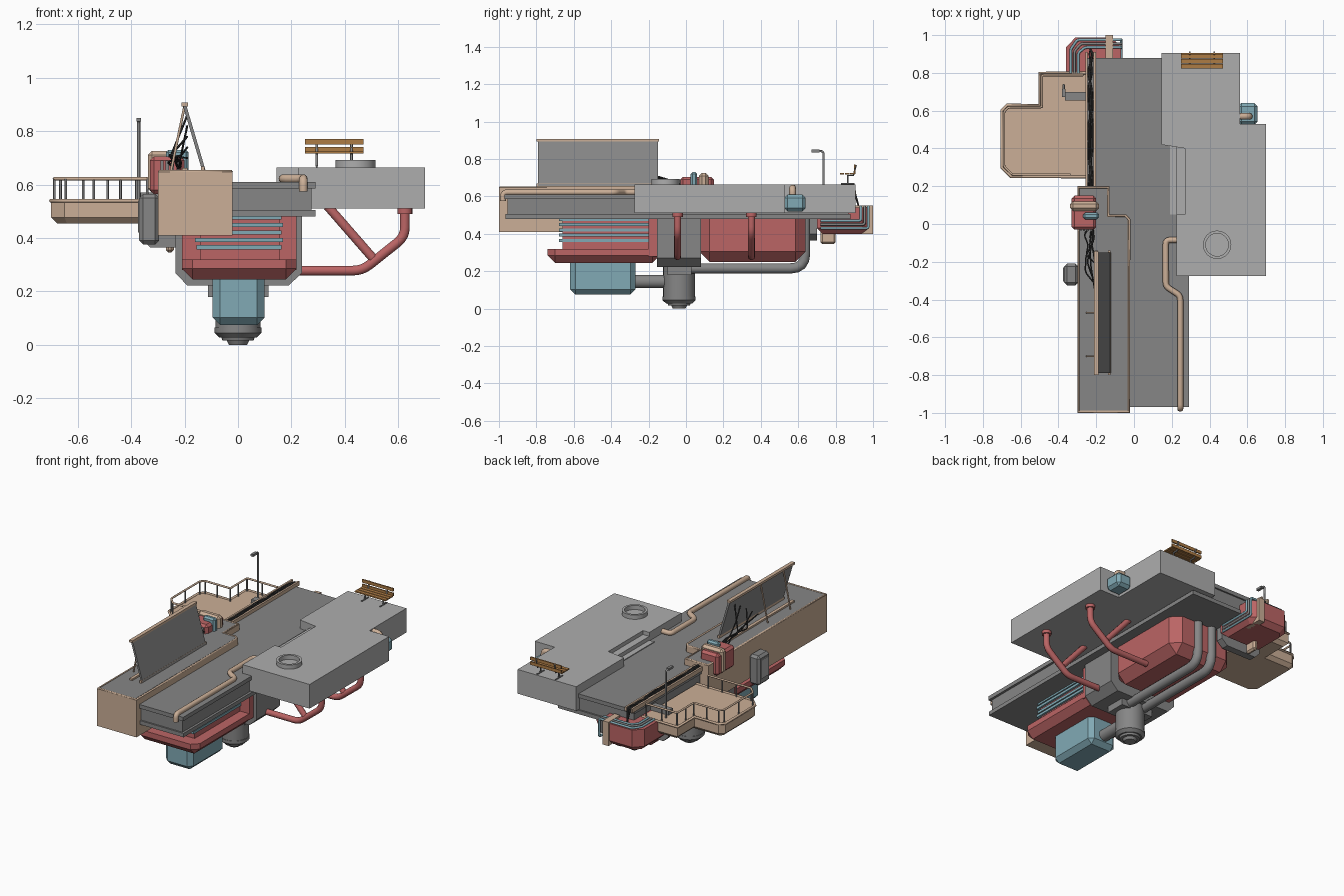
import bpy, bmesh, math, random
from mathutils import Vector

if "Cube" in bpy.data.objects:
    bpy.data.objects.remove(bpy.data.objects["Cube"])
random.seed(4)

def mat(name, r, g, b):
    m = bpy.data.materials.new(name)
    m.diffuse_color = (r, g, b, 1)
    m.use_nodes = True
    m.node_tree.nodes["Principled BSDF"].inputs["Base Color"].default_value = m.diffuse_color
    return m
RED = mat("red", .50, .13, .13)
TEAL = mat("teal", .22, .40, .46)
TAN = mat("tan", .60, .43, .31)
DARK = mat("dark_grey", .24, .24, .24)
LIGHT = mat("light_grey", .42, .42, .42)
BLACK = mat("black", .03, .03, .03)
WOOD = mat("wood", .42, .20, .06)

def finish(name, bm, m):
    bmesh.ops.recalc_face_normals(bm, faces=bm.faces)
    me = bpy.data.meshes.new(name)
    bm.to_mesh(me)
    bm.free()
    if m: me.materials.append(m)
    o = bpy.data.objects.new(name, me)
    bpy.context.collection.objects.link(o)
    return o

def box(name, x, y, z, m, bevel=0, keep_top=True, segs=1):
    """Box from ranges; bevels all edges, or all but the top ones."""
    bm = bmesh.new()
    bmesh.ops.create_cube(bm, size=1)
    for v in bm.verts:
        v.co = [(a[0]+a[1])/2 + c*(a[1]-a[0]) for a, c in zip((x, y, z), v.co)]
    if bevel:
        es = [e for e in bm.edges if not (keep_top and all(v.co.z > z[1]-1e-5 for v in e.verts))]
        bmesh.ops.bevel(bm, geom=es, offset=bevel, segments=segs, affect='EDGES', profile=.5)
    return finish(name, bm, m)

def prism(name, pts, lo, hi, m, axis='z', bottom_bevel=0):
    """Extrude a 2D outline along z (x,y points) or y (x,z points)."""
    bm = bmesh.new()
    f = bm.faces.new([bm.verts.new((p[0], p[1], lo) if axis == 'z' else (p[0], lo, p[1])) for p in pts])
    ex = bmesh.ops.extrude_face_region(bm, geom=[f])
    d = (0, 0, hi-lo) if axis == 'z' else (0, hi-lo, 0)
    bmesh.ops.translate(bm, vec=d, verts=[g for g in ex['geom'] if isinstance(g, bmesh.types.BMVert)])
    if bottom_bevel:
        es = [e for e in bm.edges if all(v.co.z < lo+1e-5 for v in e.verts)]
        bmesh.ops.bevel(bm, geom=es, offset=bottom_bevel, segments=1, affect='EDGES')
    return finish(name, bm, m)

def tube(name, pts, r, m, fillet=0, closed=False, res=3):
    """Round pipe along a path, with optional rounded corners."""
    P = [Vector(p) for p in pts]
    out = []
    for i, p in enumerate(P):
        if fillet and 0 < i < len(P)-1:
            a = p + (P[i-1]-p).normalized()*fillet
            b = p + (P[i+1]-p).normalized()*fillet
            out += [a.lerp(p, t).lerp(p.lerp(b, t), t) for t in (0, .25, .5, .75, 1)]
        else:
            out.append(p)
    cu = bpy.data.curves.new(name, 'CURVE')
    cu.dimensions = '3D'
    cu.bevel_depth, cu.bevel_resolution, cu.use_fill_caps = r, res, True
    s = cu.splines.new('POLY')
    s.points.add(len(out)-1)
    for q, p in zip(s.points, out): q.co = (*p, 1)
    s.use_cyclic_u = closed
    cu.materials.append(m)
    o = bpy.data.objects.new(name, cu)
    bpy.context.collection.objects.link(o)
    return o

def lathe(name, prof, cx, cy, m, n=32, closed=False):
    """Turn an (r, z) profile round a vertical axis."""
    bm = bmesh.new()
    rings = [[bm.verts.new((cx+r*math.cos(k*math.tau/n), cy+r*math.sin(k*math.tau/n), z))
              for k in range(n)] for r, z in prof]
    pairs = list(zip(rings, rings[1:])) + ([(rings[-1], rings[0])] if closed else [])
    for a, b in pairs:
        for k in range(n):
            bm.faces.new((a[k], a[(k+1) % n], b[(k+1) % n], b[k]))
    if not closed:
        bm.faces.new(rings[0]); bm.faces.new(rings[-1])
    o = finish(name, bm, m)
    bpy.context.view_layer.objects.active = o
    o.select_set(True)
    bpy.ops.object.shade_smooth_by_angle(angle=math.radians(30))
    o.select_set(False)
    return o

# main deck, shaped like a flanged beam
box("deck_top", (-.25, .29), (-.97, .88), (.585, .61), DARK)
box("deck_core", (-.24, .275), (-.955, .87), (.50, .585), DARK)
box("deck_flange", (-.25, .29), (-.965, .88), (.48, .505), DARK)

# tan side housing with a stepped outline and sunken grey lid
H = [(-.30, -1), (-.02, -1), (-.02, .03), (-.04, .05), (-.13, .05), (-.13, .20), (-.30, .20)]
prism("side_housing", H, .41, .648, TAN)
prism("housing_lid", [(-.288, -.988), (-.034, -.988), (-.034, .025), (-.045, .038), (-.142, .038),
                      (-.142, .188), (-.288, .188)], .60, .651, DARK)
tube("housing_rim", [(x + (.006 if x < -.2 else -.006), y + (.006 if y < 0 else -.006), .648) for x, y in H],
     .007, TAN, closed=True, res=1)

# hinged panel, struts and hatch border
prism("tilted_panel", [(-.135, .655), (-.122, .655), (-.193, .895), (-.206, .895)], -.79, -.15, DARK, 'y')
box("panel_top_bar", (-.212, -.188), (-.80, -.145), (.893, .907), TAN)
box("hatch_sill", (-.21, -.19), (-.80, -.14), (.648, .662), TAN)
box("hatch_hinge", (-.138, -.125), (-.80, -.14), (.648, .668), TAN)
for y in (-.70, -.47):
    tube("panel_strut", [(-.25, y, .655), (-.2, y, .895)], .005, TAN)

# loose wires from panel to control unit
for k in range(5):
    y0 = -.22 - .06*k
    p = [(-.19, y0, .86 - .04*k)]
    p += [(-.23 + random.uniform(-.04, .03), y0 + (.0-y0)*t, .68 + .14*(1-t)**2*random.uniform(.2, 1)) for t in (.25, .5, .75)]
    tube("loose_wire", p + [(-.22, 0, .65)], .004, BLACK, .02, res=1)

# control unit with straps
box("control_unit", (-.33, -.20), (-.03, .15), (.565, .705), RED, .015, False)
box("control_unit_strap", (-.338, -.185), (.07, .12), (.57, .725), TAN, .015, False)
box("control_unit_handle", (-.27, -.185), (.025, .06), (.60, .73), TEAL, .01, False)
for x in (-.285, -.265, -.245, -.225):
    box("control_vent", (x-.006, x+.006), (-.036, -.02), (.61, .69), DARK)

# cable tray with a bundle of wires
for x in (-.252, -.208):
    box("tray_rail", (x-.006, x+.006), (.17, .91), (.605, .632), TAN)
for k in range(4):
    tube("tray_wire", [(-.23 + random.uniform(-.014, .014), .14 + .095*i, .628 + random.uniform(-.005, .007))
                       for i in range(9)] + [(-.23, .925, .54)], .005, BLACK, .02, res=1)

# wall box on the housing
box("wall_box", (-.37, -.295), (-.325, -.21), (.375, .565), DARK, .015, False)
box("wall_box_door", (-.375, -.365), (-.305, -.23), (.42, .54), LIGHT)

# tan pipe on the deck
tube("deck_pipe", [(.245, -.978, .575), (.245, -.978, .622), (.245, -.38, .622), (.168, -.33, .622),
                   (.168, -.085, .622), (.23, -.085, .622)], .016, TAN, .022)

# right platform with step recess
S = [(.145, .905), (.56, .905), (.56, .53), (.70, .53), (.70, -.275), (.225, -.275)]
prism("platform", S + [(.225, .05), (.27, .05), (.27, .40), (.145, .42)], .51, .665, LIGHT)
box("platform_step_low", (.19, .25), (.05, .42), (.51, .615), LIGHT)
box("platform_step_high", (.225, .275), (.05, .41), (.51, .64), LIGHT)
lathe("hatch_ring", [(.06, .66), (.075, .66), (.075, .692), (.06, .692)], .44, -.11, LIGHT, closed=True)

# bench
for y, z in ((.835, .716), (.862, .716), (.888, .716)):
    box("bench_seat_slat", (.25, .47), (y-.011, y+.011), (z, z+.008), WOOD)
for z in (.73, .76):
    box("bench_back_slat", (.25, .47), (.898, .906), (z-.01, z+.01), WOOD)
for x in (.295, .425):
    tube("bench_leg", [(x, .83, .668), (x, .90, .668)], .004, DARK)
    tube("bench_frame", [(x, .865, .668), (x, .865, .712), (x, .895, .712), (x, .909, .768)], .005, DARK)

# teal box with tan elbow on the platform side
box("side_tank", (.55, .655), (.525, .64), (.52, .61), TEAL, .018, False)
tube("side_tank_elbow", [(.55, .57, .645), (.61, .57, .645), (.61, .57, .60)], .018, TAN, .025)

# balcony with railing
B = [(-.25, .25), (-.65, .25), (-.70, .30), (-.70, .60), (-.67, .63), (-.50, .63), (-.50, .80), (-.25, .80)]
prism("balcony", B, .455, .54, TAN, bottom_bevel=.022)
R = [(-.34, .262), (-.645, .262), (-.688, .305), (-.688, .595), (-.665, .618), (-.488, .618), (-.488, .788), (-.27, .788)]
tube("balcony_rail", [(*p, .622) for p in R], .006, TAN, .01)
tube("balcony_curb", [(*p, .54) for p in B], .008, TAN, res=1)
posts = R + [(-.44, .262), (-.54, .262), (-.688, .45), (-.58, .618), (-.488, .70), (-.38, .788)]
for p in posts:
    tube("rail_post", [(*p, .53), (*p, .622)], .005, DARK, res=1)

# lamp
tube("lamp_pole", [(-.372, .735, .54), (-.372, .735, .842), (-.372, .68, .842)], .006, DARK, .015)
box("lamp_head", (-.381, -.363), (.672, .715), (.836, .85), DARK)

# rear pod with wrapped pipes and tan clamp
prism("rear_pod", [(-.07, .70), (-.36, .70), (-.36, .935), (-.31, .988), (-.12, .988), (-.07, .94)],
      .40, .54, RED, bottom_bevel=.03)
prism("rear_pod_collar", [(-.08, .57), (-.365, .57), (-.365, .40), (-.33, .365), (-.12, .365), (-.08, .40)],
      .655, .70, DARK, 'y')
for k, m in enumerate((TEAL, DARK, TEAL)):
    d = .02*k
    tube("rear_pod_pipe", [(-.335+d, .80, .545), (-.335+d, .925-d/2, .545), (-.30+d, .975-d, .545), (-.068, .975-d, .545),
                           (-.068, .975-d, .43+d), (-.068, .72, .43+d)], .007, m, .012)
box("rear_clamp", (-.15, -.11), (.88, 1.0), (.40, .552), TAN)
box("rear_bracket", (-.27, -.24), (.72, .80), (.345, .41), TAN, .01)

# hull below the deck: front tray, finned core, grey band, rear hull
box("front_tray", (-.21, .22), (-.74, -.14), (.245, .32), RED, .04)
box("fin_core", (-.14, .155), (-.66, -.15), (.31, .49), RED)
box("tray_bulkhead", (-.21, .22), (-.20, -.14), (.28, .485), RED)
for i in range(5):
    z = .365 + i*.028
    w = .006 if i % 2 else 0
    box("cooling_fin", (-.155-w, .162+w), (-.68, -.19), (z-.008, z+.008), TEAL)
prism("hull_band", [(-.235, .485), (-.235, .27), (-.19, .222), (.19, .222), (.24, .27), (.24, .485)], -.155, .08, DARK, 'y')
box("rear_hull", (-.215, .225), (.07, .64), (.25, .485), RED, .055)

# teal tank, connector and bottom turbine
box("lower_tank", (-.095, .10), (-.62, -.27), (.075, .25), TEAL, .028)
lathe("turbine", [(.085, .23), (.085, .065), (.088, .065), (.088, .045), (.07, .028), (.062, .028), (.058, .016),
                  (.042, .016), (.034, 0)], 0, -.037, DARK)
box("turbine_mount", (-.112, .115), (-.10, .03), (.18, .23), DARK)
tube("tank_connector", [(0, -.29, .145), (0, -.10, .145)], .036, DARK, res=6)
for x in (-.05, .05):
    tube("exhaust_pipe", [(x, 0, .215), (x, .637, .215), (x, .637, .50)], .028, DARK, .08, res=5)

# support struts for the platform
for y in (-.045, .35):
    tube("platform_strut", [(.20, y, .278), (.465, y, .278), (.625, y, .405), (.625, y, .51)], .019, RED, .035)
    tube("platform_brace", [(.505, y, .325), (.335, y, .52)], .018, RED)
    lathe("strut_flange", [(.028, .49), (.028, .512)], .625, y, RED, 16)
